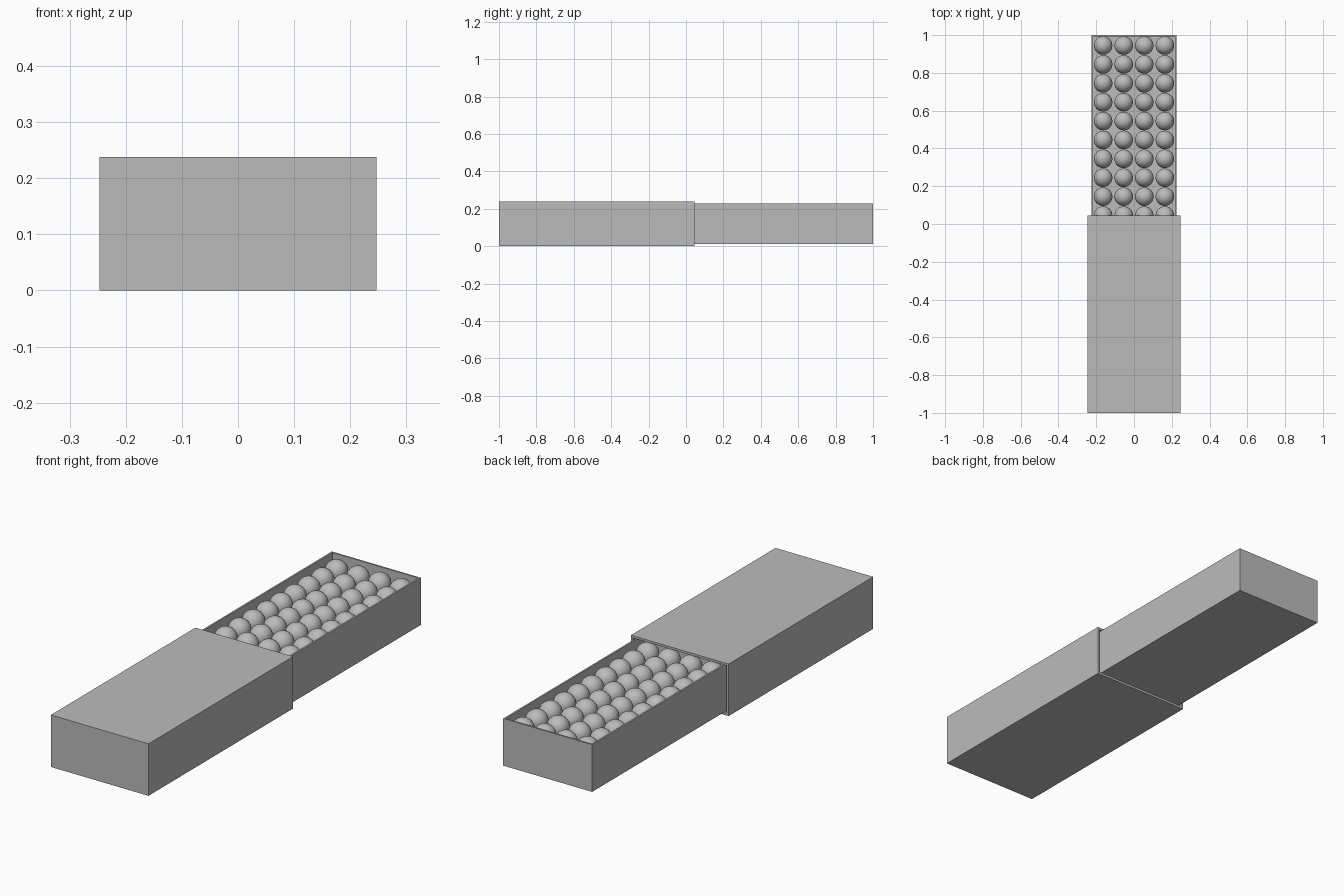
import bpy
import bmesh
from mathutils import Vector

cube = bpy.data.objects.get("Cube")
if cube:
    bpy.data.objects.remove(cube, do_unlink=True)

grey = bpy.data.materials.new("plain grey")
grey.use_nodes = True
grey.diffuse_color = (0.5, 0.5, 0.5, 1)
grey.node_tree.nodes["Principled BSDF"].inputs["Base Color"].default_value = (0.5, 0.5, 0.5, 1)


def open_box(name, low, high, open_dir, wall, depth):
    """Box from low to high, hollowed out through the face pointing along open_dir."""
    low, high, open_dir = Vector(low), Vector(high), Vector(open_dir)
    bm = bmesh.new()
    bmesh.ops.create_cube(bm, size=1)
    for v in bm.verts:
        v.co = (low + high) / 2 + v.co * (high - low)
    bm.normal_update()
    mouth = max(bm.faces, key=lambda f: f.normal.dot(open_dir))
    bmesh.ops.inset_region(bm, faces=[mouth], thickness=wall, use_even_offset=True)
    pushed = bmesh.ops.extrude_discrete_faces(bm, faces=[mouth])["faces"]
    bmesh.ops.translate(bm, verts=pushed[0].verts, vec=-open_dir * depth)
    mesh = bpy.data.meshes.new(name)
    bm.to_mesh(mesh)
    bm.free()
    mesh.materials.append(grey)
    obj = bpy.data.objects.new(name, mesh)
    bpy.context.collection.objects.link(obj)
    return obj


# Outer sleeve, open at the back, and the tray sliding out of it
open_box("sleeve", (-0.247, -1, 0), (0.247, 0.045, 0.238), (0, 1, 0), 0.01, 1.03)
open_box("tray", (-0.225, -0.015, 0.012), (0.225, 1, 0.228), (0, 0, 1), 0.008, 0.2)

# One ball mesh shared by every ball
bm = bmesh.new()
bmesh.ops.create_uvsphere(bm, u_segments=32, v_segments=16, radius=0.049)
for f in bm.faces:
    f.smooth = True
ball_mesh = bpy.data.meshes.new("ball")
bm.to_mesh(ball_mesh)
bm.free()
ball_mesh.materials.append(grey)

# Two layers of balls packed in rows
for layer in range(2):
    for row in range(10):
        for col in range(4):
            ball = bpy.data.objects.new("ball", ball_mesh)
            ball.location = ((col - 1.5) * 0.109, 0.945 - row * 0.1, 0.077 + layer * 0.1)
            bpy.context.collection.objects.link(ball)
